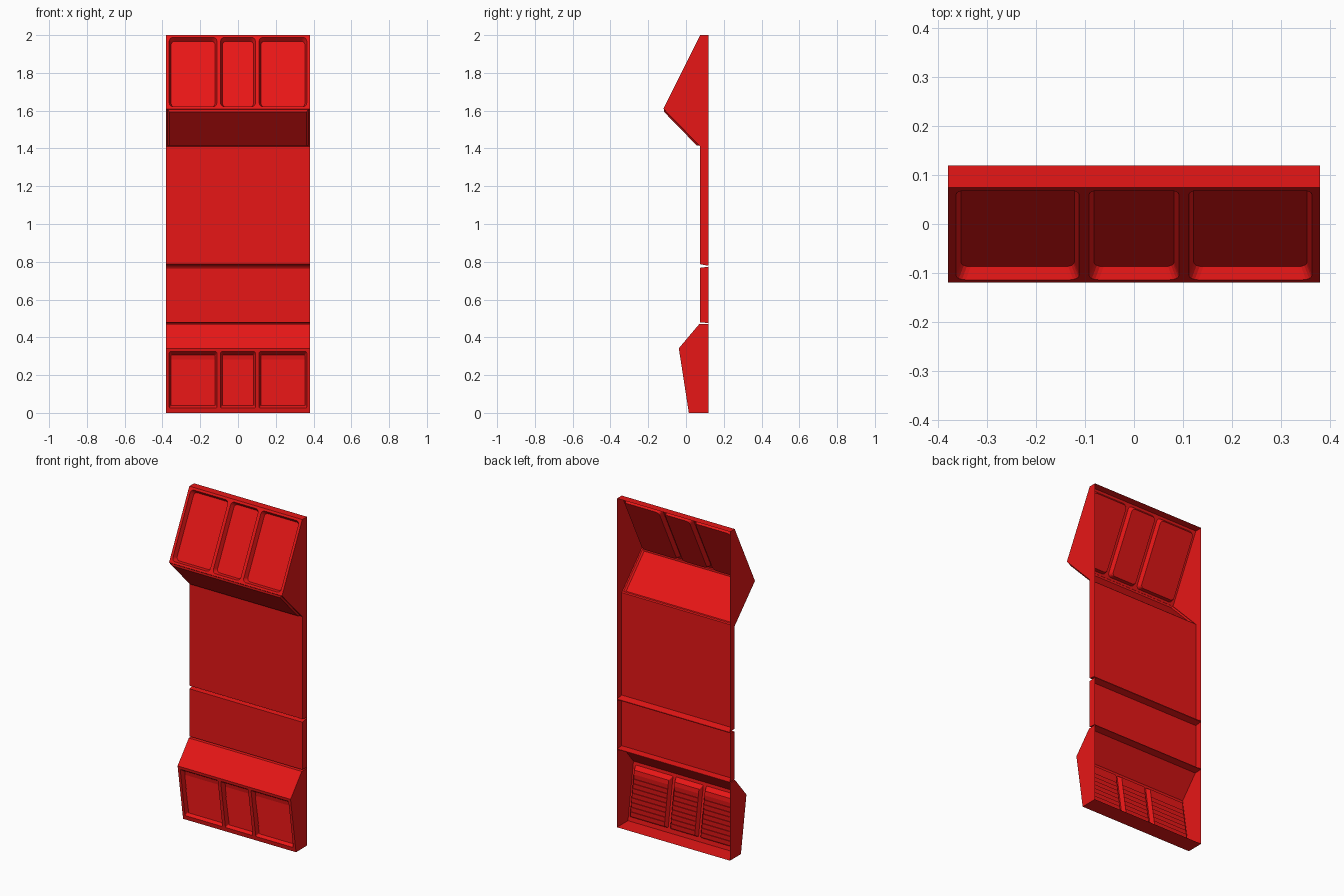
import bpy, bmesh, math
from mathutils import Vector

if "Cube" in bpy.data.objects:
    bpy.data.objects.remove(bpy.data.objects["Cube"])

W = 0.38          # half width
BACK = 0.12       # open rear edge

red = bpy.data.materials.new("red_plastic")
red.diffuse_color = (0.8, 0.008, 0.008, 1)
red.use_nodes = True
red.node_tree.nodes["Principled BSDF"].inputs["Base Color"].default_value = red.diffuse_color


def finish(bm, name):
    bmesh.ops.remove_doubles(bm, verts=bm.verts, dist=0.0002)
    me = bpy.data.meshes.new(name)
    bm.to_mesh(me)
    bm.free()
    me.materials.append(red)
    ob = bpy.data.objects.new(name, me)
    bpy.context.collection.objects.link(ob)
    return ob


def face(bm, pts):
    return bm.faces.new([bm.verts.new(p) for p in pts])


def rounded(x0, x1, s0, s1, r, n=4):
    """Four corner arcs, counter-clockwise from lower left."""
    out = []
    for cx, cy, a in ((x0 + r, s0 + r, 180), (x1 - r, s0 + r, 270),
                      (x1 - r, s1 - r, 0), (x0 + r, s1 - r, 90)):
        out.append([(cx + r * math.cos(math.radians(a + 90 * i / n)),
                     cy + r * math.sin(math.radians(a + 90 * i / n))) for i in range(n + 1)])
    return out


def panel(name, low, high, cells, s0, s1, depth, inset, r, slats=0):
    """Sloping panel; each cell (left, right, rim left, rim right) holds a sunk or raised field."""
    low, high = Vector(low), Vector(high)
    length = (high - low).length
    u = (high - low) / length
    inward = Vector((u.y, -u.x))

    def P(x, s, d=0.0):
        q = low + u * s + inward * d
        return (x, q.x, q.y)

    bm = bmesh.new()
    for xl, xr, a, b in cells:
        rim = rounded(a, b, s0, s1, r)
        top_inset = inset * (2.2 if slats else 1)
        f = (a + inset, b - inset, s0 + inset, s1 - top_inset)
        floor = rounded(*f, r)
        corners = [(xl, 0), (xr, 0), (xr, length), (xl, length)]
        # flat frame around the field
        for k in range(4):
            c, c2 = corners[k], corners[(k + 1) % 4]
            arc, nxt = rim[k], rim[(k + 1) % 4]
            for p, q in zip(arc, arc[1:]):
                face(bm, [P(*c), P(*q), P(*p)])
            face(bm, [P(*c), P(*c2), P(*nxt[0]), P(*arc[-1])])
        # walls and floor
        ro, fl = sum(rim, []), sum(floor, [])
        for i in range(len(ro)):
            j = (i + 1) % len(ro)
            face(bm, [P(*ro[i]), P(*ro[j]), P(*fl[j], depth), P(*fl[i], depth)])
        if not slats:
            face(bm, [P(*p, depth) for p in fl])
            continue
        # louvred floor: sloping slats with short undersides
        x0, x1, lo, hi = f
        top = hi - 0.025
        pitch = (top - lo) / slats
        for i in range(slats):
            z0, z1, d = lo + i * pitch, lo + (i + 1) * pitch, depth - 0.006
            face(bm, [P(x0, z0, depth), P(x1, z0, depth), P(x1, z0, d), P(x0, z0, d)])
            face(bm, [P(x0, z0, d), P(x1, z0, d), P(x1, z1, depth), P(x0, z1, depth)])
        face(bm, [P(x0, top, depth), P(x1, top, depth), P(x1, hi, depth), P(x0, hi, depth)])
    return finish(bm, name)


def strip(name, pts):
    """Full-width sheet following a y,z path from bottom to top."""
    bm = bmesh.new()
    for (y0, z0), (y1, z1) in zip(pts, pts[1:]):
        face(bm, [(-W, y0, z0), (W, y0, z0), (W, y1, z1), (-W, y1, z1)])
    return finish(bm, name)


# side outline, bottom to top
base_low, base_high = (0.015, 0.0), (-0.038, 0.342)
base_top = (0.07, 0.47)
hood_low, hood_mid, hood_top = (0.075, 1.41), (-0.12, 1.61), (0.075, 2.0)
middle = [base_high, base_top, (0.118, 0.472), (0.118, 0.476), (0.075, 0.479),
          (0.075, 0.768), (0.118, 0.774), (0.118, 0.779), (0.075, 0.787), hood_low]
outline = [(BACK, 0), base_low] + middle + [hood_mid, hood_top, (BACK, 2.0)]

# flat sheets, grooves and end caps
strip("base_shelf", middle[:2])
strip("lower_groove", middle[1:5])
strip("lower_flat_panel", middle[4:6])
strip("middle_groove", middle[5:9])
strip("main_flat_panel", middle[8:])
strip("bottom_cap", outline[:2])
strip("top_cap", outline[-2:])

# side walls
bm = bmesh.new()
for sx in (-1, 1):
    pts = [(sx * W, y, z) for y, z in outline]
    face(bm, pts if sx < 0 else pts[::-1])
bmesh.ops.recalc_face_normals(bm, faces=[])
for f in bm.faces:
    f.normal_update()
    if f.normal.x * f.calc_center_median().x < 0:
        f.normal_flip()
finish(bm, "side_walls")

# three-bay panels and the raised hood underside
bays = [(-W, -0.102, -0.364, -0.112), (-0.102, 0.102, -0.092, 0.092), (0.102, W, 0.112, 0.364)]
panel("hood_front", hood_mid, hood_top, bays, 0.013, 0.422, 0.025, 0.010, 0.02)
panel("hood_underside", hood_low, hood_mid, [(-W, W, -0.372, 0.372)],
      0.008, 0.274, -0.009, 0.009, 0.002)
panel("louvred_base_front", base_low, base_high, bays, 0.026, 0.328, 0.025, 0.010, 0.006, slats=9)
